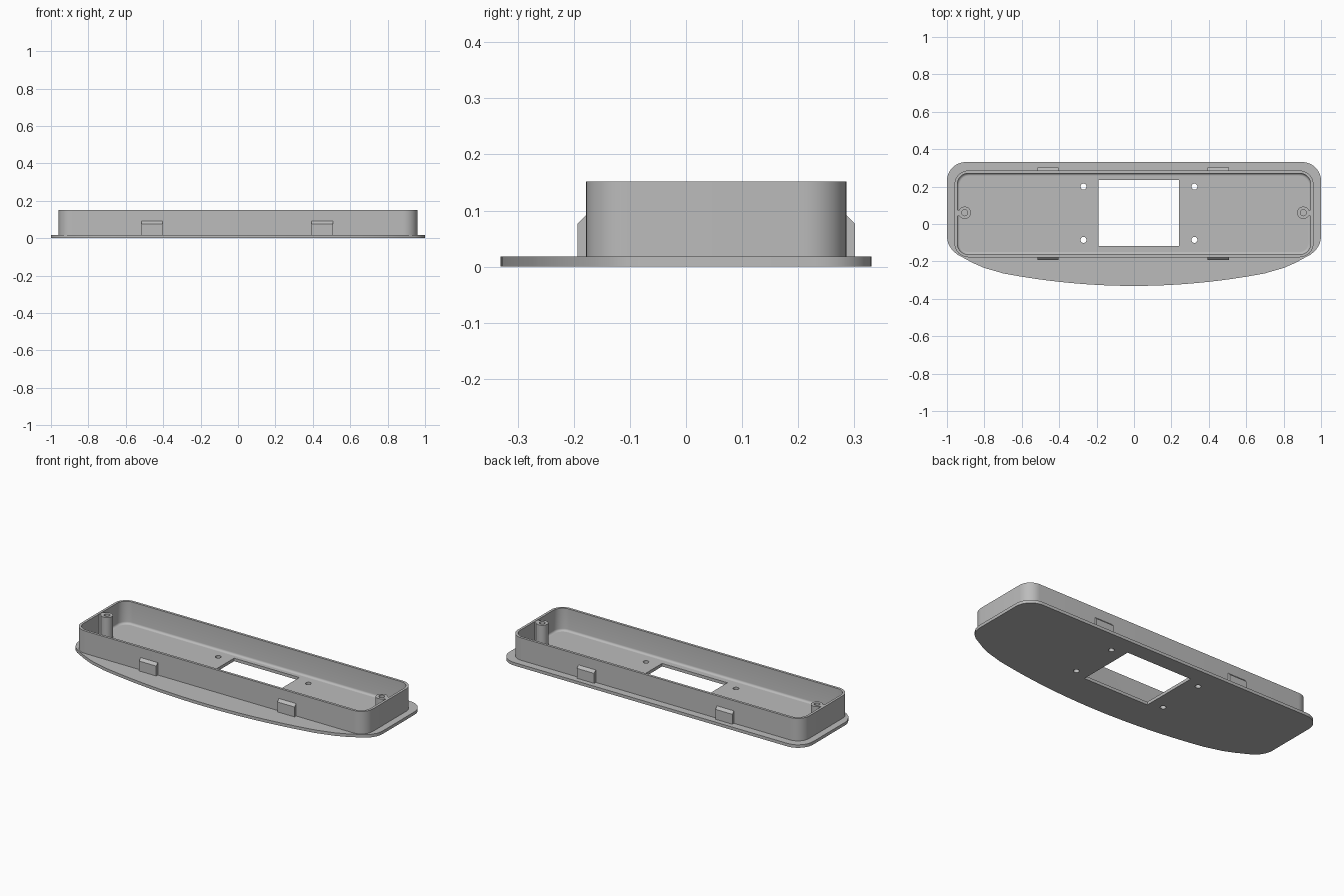
import bpy, bmesh, math
from math import sin, cos, pi

if "Cube" in bpy.data.objects:
    bpy.data.objects.remove(bpy.data.objects["Cube"], do_unlink=True)

grey = bpy.data.materials.new("plain grey plastic")
grey.use_nodes = True
COLOUR = (0.5, 0.5, 0.5, 1)
grey.diffuse_color = COLOUR
grey.node_tree.nodes["Principled BSDF"].inputs["Base Color"].default_value = COLOUR

FLOOR, RIM = 0.018, 0.152
POST_Y = 0.06


def loft(name, loops, closed=False):
    """Join (outline, height) loops; cap the ends unless the loft closes on itself."""
    bm = bmesh.new()
    rings = [[bm.verts.new((x, y, z)) for x, y in pts] for pts, z in loops]
    pairs = list(zip(rings, rings[1:]))
    if closed:
        pairs.append((rings[-1], rings[0]))
    else:
        bm.faces.new(rings[0])
        bm.faces.new(rings[-1])
    for a, b in pairs:
        n = len(a)
        for i in range(n):
            j = (i + 1) % n
            bm.faces.new((a[i], a[j], b[j], b[i]))
    bmesh.ops.recalc_face_normals(bm, faces=bm.faces)
    mesh = bpy.data.meshes.new(name)
    bm.to_mesh(mesh)
    bm.free()
    mesh.materials.append(grey)
    obj = bpy.data.objects.new(name, mesh)
    bpy.context.collection.objects.link(obj)
    return obj


def arc(cx, cy, r, start, end, n):
    return [(cx + r * cos(start + (end - start) * i / n),
             cy + r * sin(start + (end - start) * i / n)) for i in range(n + 1)]


def circle(cx, cy, r, n=32):
    return arc(cx, cy, r, 0, 2 * pi, n)[:-1]


def rect(x0, x1, y0, y1):
    return [(x0, y0), (x1, y0), (x1, y1), (x0, y1)]


def wall_outline(inset):
    """Rounded rectangle of the upright wall, moved inwards by inset."""
    r = 0.075 - inset
    x, y0, y1 = 0.885, -0.103, 0.211
    pts = []
    for k, (cx, cy) in enumerate([(x, y1), (-x, y1), (-x, y0), (x, y0)]):
        pts += arc(cx, cy, r, k * pi / 2, (k + 1) * pi / 2, 10)
    return pts


# Base plate with a bowed front edge
bow = [(x / 20, -0.331 + 0.137 * (x / 20) ** 2) for x in range(-14, 15)]
side = [(0.8, -0.235), (0.86, -0.209), (0.91, -0.182), (0.945, -0.163),
        (0.972, -0.14), (0.992, -0.108), (1.0, -0.075)]
outline = arc(0.9, 0.231, 0.1, 0, pi / 2, 10) + arc(-0.9, 0.231, 0.1, pi / 2, pi, 10)
outline += [(-x, y) for x, y in reversed(side)] + bow + side
plate = loft("base_plate", [(outline, 0), (outline, FLOOR)])

# Window and screw holes through the plate
cuts = [rect(-0.19, 0.24, -0.118, 0.235)]
cuts += [circle(x, y, 0.016, 24) for x in (-0.27, 0.323) for y in (-0.085, 0.2)]
for pts in cuts:
    cutter = loft("hole_cutter", [(pts, -0.1), (pts, 0.1)])
    cutter.hide_render = True
    mod = plate.modifiers.new("hole", "BOOLEAN")
    mod.operation, mod.solver, mod.object = "DIFFERENCE", "EXACT", cutter
    bpy.context.view_layer.objects.active = plate
    bpy.ops.object.modifier_apply(modifier=mod.name)
    bpy.data.objects.remove(cutter, do_unlink=True)

# Upright wall with a fillet where it meets the floor inside
THICK, FILLET = 0.015, 0.013
loops = [(wall_outline(0), 0.01), (wall_outline(0), RIM), (wall_outline(THICK), RIM)]
for i in range(6):
    a = i / 5 * pi / 2
    loops.append((wall_outline(THICK + FILLET * (1 - cos(a))),
                  FLOOR + FILLET * (1 - sin(a))))
loops.append((wall_outline(THICK + FILLET), 0.01))
parts = [plate, loft("wall", loops, closed=True)]

# Screw posts, each tied to the end wall by a rib
for s, label in ((1, "left"), (-1, "right")):
    x = s * 0.905
    outer, bore = circle(x, POST_Y, 0.033), circle(x, POST_Y, 0.016)
    parts.append(loft(label + "_post", [(outer, 0.01), (outer, RIM - 0.002),
                                        (bore, RIM - 0.002), (bore, 0.04)]))
    xa, xb = sorted((s * 0.934, s * 0.95))
    rib = rect(xa, xb, POST_Y - 0.016, POST_Y + 0.016)
    parts.append(loft(label + "_post_rib", [(rib, 0.01), (rib, RIM - 0.002)]))

# Snap clips with sloped tops, two on the front and two on the back
for wall_y, d, label in ((-0.178, -1, "front"), (0.286, 1, "back")):
    for x0, x1, hand in ((-0.516, -0.404, "right"), (0.394, 0.508, "left")):
        inner, tip = wall_y - d * 0.005, wall_y + d * 0.015
        full = rect(x0, x1, inner, tip)
        top = rect(x0, x1, inner, wall_y)
        parts.append(loft(f"{label}_{hand}_clip",
                          [(full, 0.01), (full, 0.077), (top, 0.092)]))

# Smooth the rounded surfaces and keep the edges crisp
bpy.ops.object.select_all(action="DESELECT")
for obj in parts:
    obj.select_set(True)
bpy.context.view_layer.objects.active = plate
bpy.ops.object.shade_smooth_by_angle(angle=math.radians(30))
